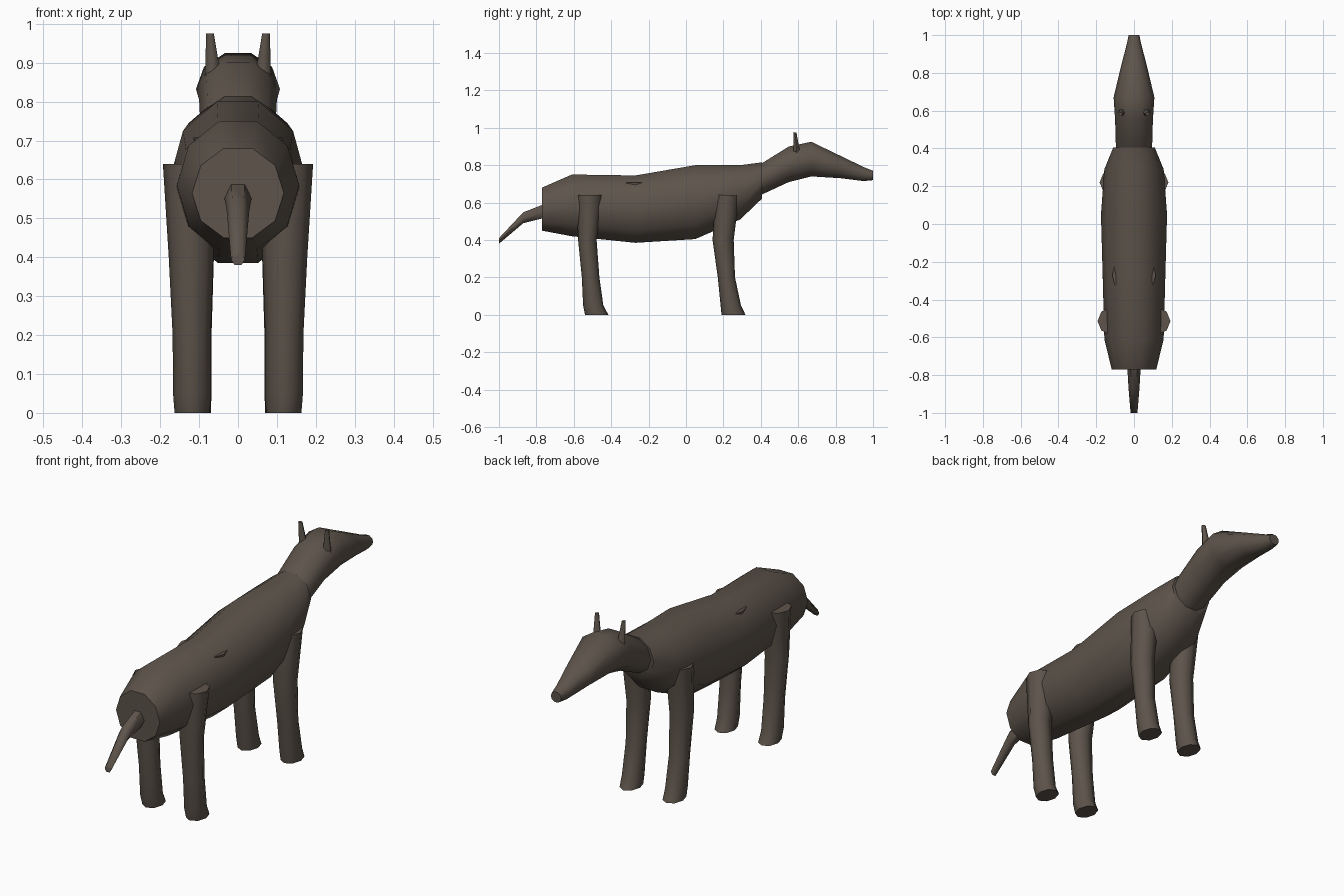
import bpy, bmesh, math

if "Cube" in bpy.data.objects:
    bpy.data.objects.remove(bpy.data.objects["Cube"], do_unlink=True)

hide = bpy.data.materials.new("dark_brown_hide")
hide.use_nodes = True
COLOUR = (0.11, 0.088, 0.07, 1)
hide.diffuse_color = COLOUR
bsdf = hide.node_tree.nodes["Principled BSDF"]
bsdf.inputs["Base Color"].default_value = COLOUR
bsdf.inputs["Roughness"].default_value = 0.8


def loft(name, rings):
    """Skin a closed tube through rings of points and cap both ends."""
    bm = bmesh.new()
    loops = [[bm.verts.new(p) for p in ring] for ring in rings]
    n = len(loops[0])
    for a, b in zip(loops, loops[1:]):
        for i in range(n):
            j = (i + 1) % n
            bm.faces.new((a[i], a[j], b[j], b[i]))
    bm.faces.new(loops[0])
    bm.faces.new(loops[-1])
    bmesh.ops.recalc_face_normals(bm, faces=bm.faces)
    mesh = bpy.data.meshes.new(name)
    bm.to_mesh(mesh)
    bm.free()
    mesh.materials.append(hide)
    obj = bpy.data.objects.new(name, mesh)
    bpy.context.collection.objects.link(obj)
    bpy.ops.object.select_all(action="DESELECT")
    obj.select_set(True)
    bpy.context.view_layer.objects.active = obj
    bpy.ops.object.shade_smooth_by_angle(angle=math.radians(60))
    return obj


def circle(n):
    return [(math.cos(k * math.tau / n), math.sin(k * math.tau / n)) for k in range(n)]


def tube_along_y(name, stations, n):
    """Stations are (y, bottom, top, half width)."""
    high = max(s for c, s in circle(n))
    loft(name, [[(c * w, y, (lo + hi) / 2 + s / high * (hi - lo) / 2) for c, s in circle(n)]
                for y, lo, hi, w in stations])


def upright_pair(name, stations, n):
    """Stations are (z, back y, front y, inner x, outer x); built on both sides."""
    for side, sign in (("left", 1), ("right", -1)):
        loft(side + "_" + name,
             [[(sign * ((x0 + x1) / 2 + c * (x1 - x0) / 2), (y0 + y1) / 2 + s * (y1 - y0) / 2, z)
               for c, s in circle(n)] for z, y0, y1, x0, x1 in stations])


# Trunk, neck with head, and tail
tube_along_y("body", [(-0.77, 0.45, 0.68, 0.118), (-0.61, 0.42, 0.75, 0.157),
                      (-0.27, 0.385, 0.745, 0.166), (0.05, 0.405, 0.80, 0.175),
                      (0.29, 0.51, 0.80, 0.157), (0.405, 0.62, 0.815, 0.11)], 10)
tube_along_y("head", [(0.36, 0.62, 0.78, 0.09), (0.41, 0.645, 0.813, 0.096),
                      (0.55, 0.71, 0.90, 0.1), (0.67, 0.74, 0.925, 0.108),
                      (0.83, 0.73, 0.848, 0.07), (0.95, 0.715, 0.79, 0.039),
                      (1.0, 0.72, 0.77, 0.028)], 10)
tube_along_y("tail", [(-1.0, 0.38, 0.41, 0.018), (-0.87, 0.49, 0.548, 0.029),
                      (-0.75, 0.52, 0.595, 0.036)], 6)

# Legs
upright_pair("rear_leg", [(0, -0.54, -0.415, 0.072, 0.163), (0.05, -0.55, -0.442, 0.07, 0.167),
                          (0.2, -0.557, -0.463, 0.07, 0.168), (0.4, -0.577, -0.478, 0.063, 0.178),
                          (0.64, -0.585, -0.443, 0.055, 0.193)], 8)
upright_pair("front_leg", [(0, 0.19, 0.318, 0.07, 0.162), (0.05, 0.185, 0.294, 0.068, 0.165),
                           (0.2, 0.17, 0.262, 0.068, 0.165), (0.4, 0.142, 0.255, 0.062, 0.17),
                           (0.64, 0.155, 0.285, 0.055, 0.182)], 8)

# Ears and the small bumps on the back
upright_pair("ear", [(0.865, 0.572, 0.612, 0.042, 0.086), (0.89, 0.573, 0.608, 0.048, 0.084),
                     (0.975, 0.572, 0.592, 0.062, 0.082)], 6)
upright_pair("back_bump", [(0.62, -0.31, -0.22, 0.05, 0.1), (0.708, -0.34, -0.2, 0.03, 0.115)], 8)
